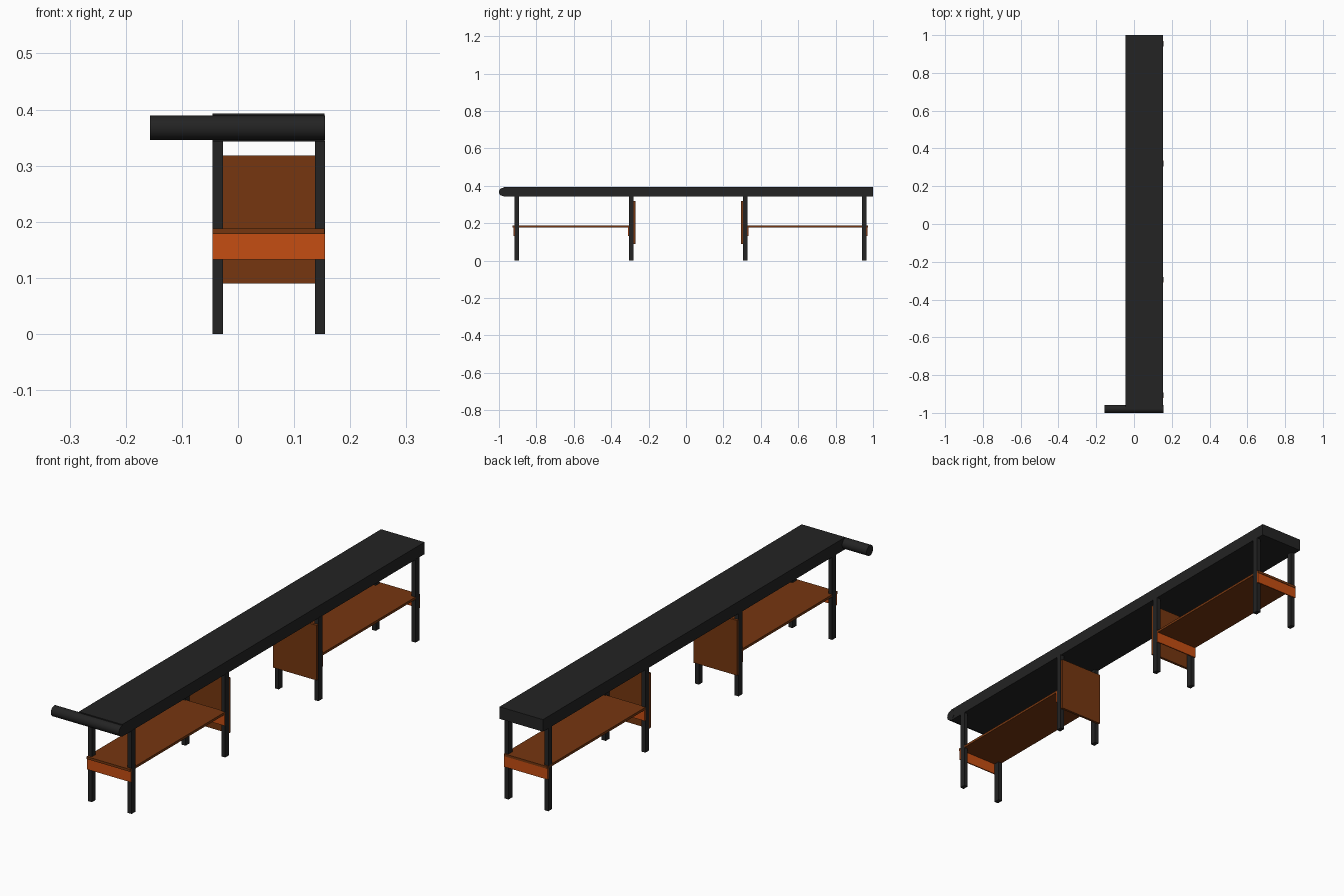
import bpy
from math import pi

cube = bpy.data.objects.get("Cube")
if cube:
    bpy.data.objects.remove(cube, do_unlink=True)


def material(name, rgb):
    m = bpy.data.materials.new(name)
    m.use_nodes = True
    m.diffuse_color = (*rgb, 1)
    m.node_tree.nodes["Principled BSDF"].inputs["Base Color"].default_value = (*rgb, 1)
    return m


black = material("charcoal black", (0.017, 0.017, 0.017))
brown = material("rust brown", (0.18, 0.037, 0.005))
orange = material("burnt orange", (0.56, 0.075, 0.006))


def box(name, x, y, z, mat):
    """Box spanning the given (low, high) ranges."""
    spans = (x, y, z)
    bpy.ops.mesh.primitive_cube_add(size=1, location=[(a + b) / 2 for a, b in spans])
    ob = bpy.context.object
    ob.name = name
    ob.scale = [b - a for a, b in spans]
    bpy.ops.object.transform_apply(location=False, rotation=False, scale=True)
    ob.data.materials.append(mat)
    return ob


LEFT, RIGHT = -0.045, 0.155
WIDTH = (LEFT, RIGHT - 0.001)
LEG = 0.025

# Long top deck
box("deck", WIDTH, (-0.977, 1.0), (0.343, 0.393), black)

# Drive roller across the front end, sticking out on one side
bpy.ops.mesh.primitive_cylinder_add(vertices=32, radius=0.0215, depth=0.312,
                                    location=(-0.001, -0.9785, 0.3675),
                                    rotation=(0, pi / 2, 0))
roller = bpy.context.object
roller.name = "roller"
roller.data.materials.append(black)
bpy.ops.object.shade_smooth_by_angle()

# Two supports, each with four legs, a shelf, two aprons and an end panel
supports = {
    "front": dict(legs=(-0.917, -0.305), shelf=(-0.927, -0.3),
                  aprons=(-0.922, -0.310), panel=(-0.28, -0.27)),
    "back": dict(legs=(0.305, 0.94), shelf=(0.325, 0.972),
                 aprons=(0.33, 0.965), panel=(0.294, 0.305)),
}
for end, s in supports.items():
    for place, y in zip(("near", "far"), s["legs"]):
        for side, x in (("right", LEFT), ("left", RIGHT - 0.018)):
            box(f"{end}_{place}_{side}_leg", (x, x + 0.018), (y, y + LEG), (0, 0.345), black)
    for place, y in zip(("near", "far"), s["aprons"]):
        box(f"{end}_{place}_apron", (LEFT, RIGHT), (y, y + 0.005), (0.133, 0.178), orange)
    box(f"{end}_shelf", WIDTH, s["shelf"], (0.178, 0.188), brown)
    box(f"{end}_panel", WIDTH, s["panel"], (0.09, 0.318), brown)
